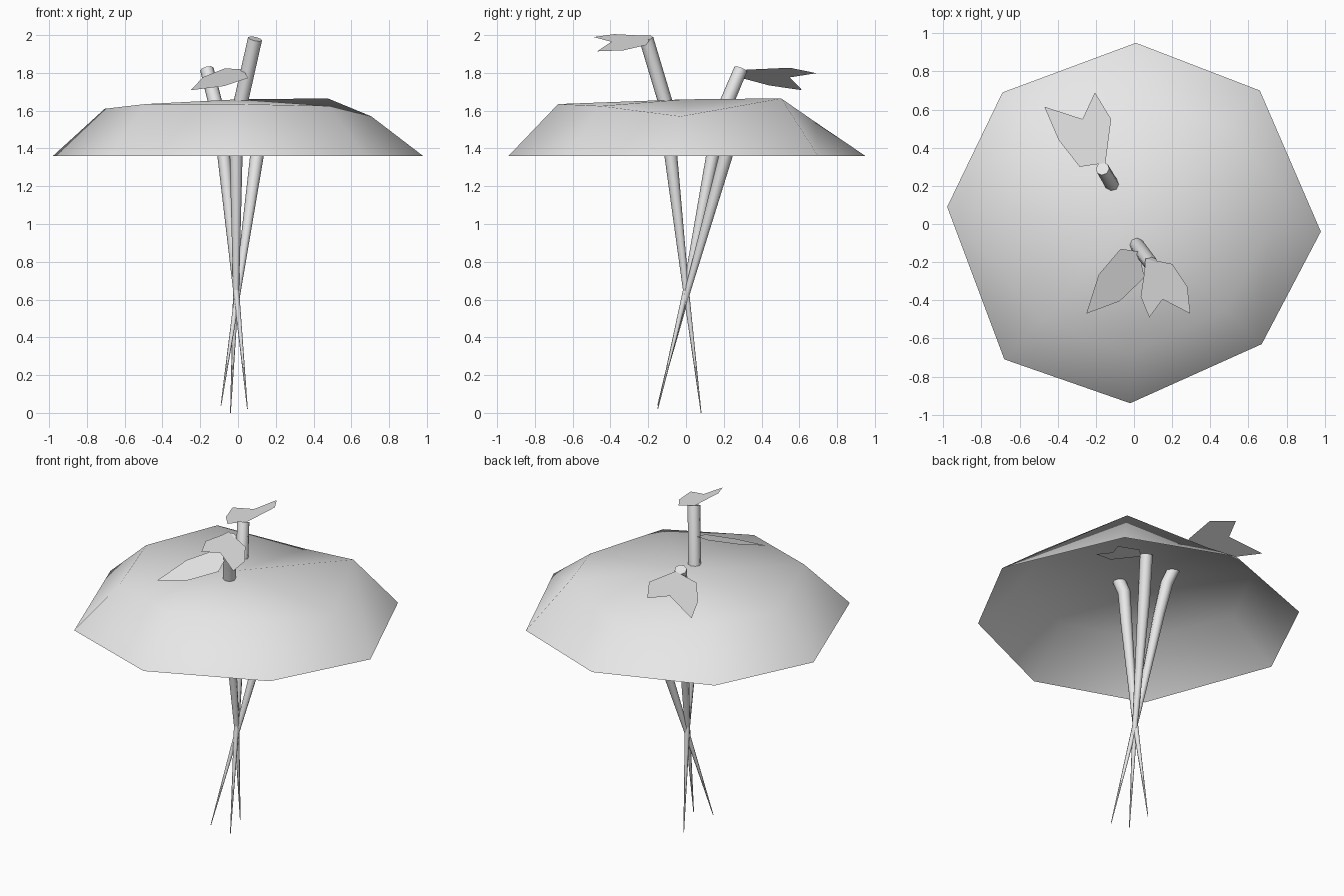
import bpy
import math
from mathutils import Vector

if "Cube" in bpy.data.objects:
    bpy.data.objects.remove(bpy.data.objects["Cube"], do_unlink=True)

# One pale grey for everything
grey = bpy.data.materials.new("pale_grey")
grey.use_nodes = True
colour = (0.8, 0.8, 0.8, 1)
grey.diffuse_color = colour
grey.node_tree.nodes["Principled BSDF"].inputs["Base Color"].default_value = colour


def make_object(name, verts, faces, smooth_angle=None):
    mesh = bpy.data.meshes.new(name)
    mesh.from_pydata(verts, [], faces)
    mesh.materials.append(grey)
    mesh.update()
    obj = bpy.data.objects.new(name, mesh)
    bpy.context.collection.objects.link(obj)
    if smooth_angle is not None:
        bpy.ops.object.select_all(action="DESELECT")
        obj.select_set(True)
        bpy.context.view_layer.objects.active = obj
        bpy.ops.object.shade_smooth_by_angle(angle=math.radians(smooth_angle))
    return obj


def tapered_stalk(name, path, radii, sides=8):
    """Bent tube through the path points, capped at both ends."""
    points = [Vector(p) for p in path]
    verts, faces = [], []
    for i, (point, radius) in enumerate(zip(points, radii)):
        along = points[min(i + 1, len(points) - 1)] - points[max(i - 1, 0)]
        side = along.cross(Vector((0, 1, 0))).normalized()
        other = along.cross(side).normalized()
        for k in range(sides):
            a = math.tau * k / sides
            verts.append(point + radius * (side * math.cos(a) + other * math.sin(a)))
    for i in range(len(points) - 1):
        for k in range(sides):
            a, b = i * sides + k, i * sides + (k + 1) % sides
            faces.append((a, b, b + sides, a + sides))
    last = (len(points) - 1) * sides
    faces.append(tuple(reversed(range(sides))))
    faces.append(tuple(range(last, last + sides)))
    return make_object(name, verts, faces, 50)


def flat_leaf(name, outline, height):
    """Single sheet: plan outline lifted onto a sloping plane."""
    verts = [(x, y, height(x, y)) for x, y in outline]
    return make_object(name, verts, [tuple(range(len(verts)))])


# Canopy: open eight-sided shell with an uneven shoulder ring and a low crown
rim = [(0.98, -0.04), (0.66, 0.70), (0.01, 0.95), (-0.69, 0.69),
       (-0.98, 0.09), (-0.68, -0.71), (-0.02, -0.94), (0.67, -0.63)]
shoulder_heights = [1.57, 1.665, 1.54, 1.63, 1.61, 1.635, 1.635, 1.625]
count = len(rim)
verts = [(x, y, 1.36) for x, y in rim]
verts += [(x * 0.72, y * 0.72, z) for (x, y), z in zip(rim, shoulder_heights)]
verts.append((0, 0, 1.66))
faces = []
for i in range(count):
    j = (i + 1) % count
    faces.append((i, j, count + j, count + i))
    faces.append((count + i, count + j, 2 * count))
make_object("canopy", verts, faces, 80)

# Three stalks crossing near the middle, two of them bending out of the canopy
tapered_stalk("front_stalk",
              [(-0.04, 0.08, 0), (-0.01, 0, 0.65), (-0.01, -0.08, 1.36),
               (0, -0.09, 1.58), (0.09, -0.21, 1.98)],
              [0.002, 0.016, 0.034, 0.038, 0.038])
tapered_stalk("back_stalk",
              [(0.05, -0.15, 0.02), (-0.01, 0.0, 0.65), (-0.075, 0.14, 1.36),
               (-0.1, 0.18, 1.56), (-0.165, 0.29, 1.82)],
              [0.002, 0.016, 0.034, 0.038, 0.036])
tapered_stalk("inner_stalk",
              [(-0.09, -0.15, 0.04), (0, 0.01, 0.65), (0.1, 0.21, 1.36),
               (0.14, 0.28, 1.62)],
              [0.002, 0.016, 0.036, 0.038])

# Leaves with notched tips
flat_leaf("back_leaf",
          [(-0.47, 0.615), (-0.395, 0.44), (-0.285, 0.30), (-0.15, 0.32),
           (-0.12, 0.55), (-0.205, 0.69), (-0.27, 0.55)],
          lambda x, y: 1.715 + 0.34 * (x + 0.45))
flat_leaf("lower_front_leaf",
          [(-0.25, -0.47), (-0.075, -0.405), (0.055, -0.28), (0.025, -0.145),
           (-0.07, -0.13), (-0.185, -0.265)],
          lambda x, y: 1.715 + 0.34 * (y + 0.45))
flat_leaf("upper_front_leaf",
          [(0.06, -0.18), (0.055, -0.25), (0.035, -0.38), (0.08, -0.49),
           (0.15, -0.395), (0.295, -0.47), (0.28, -0.33), (0.2, -0.21)],
          lambda x, y: 2.0 - 0.35 * (x - 0.05))
flat_leaf("inner_leaf",
          [(0.15, 0.25), (0.28, 0.12), (0.4, 0.13), (0.33, 0.2),
           (0.36, 0.28), (0.22, 0.31)],
          lambda x, y: 1.62 - 0.1 * (x - 0.15))
